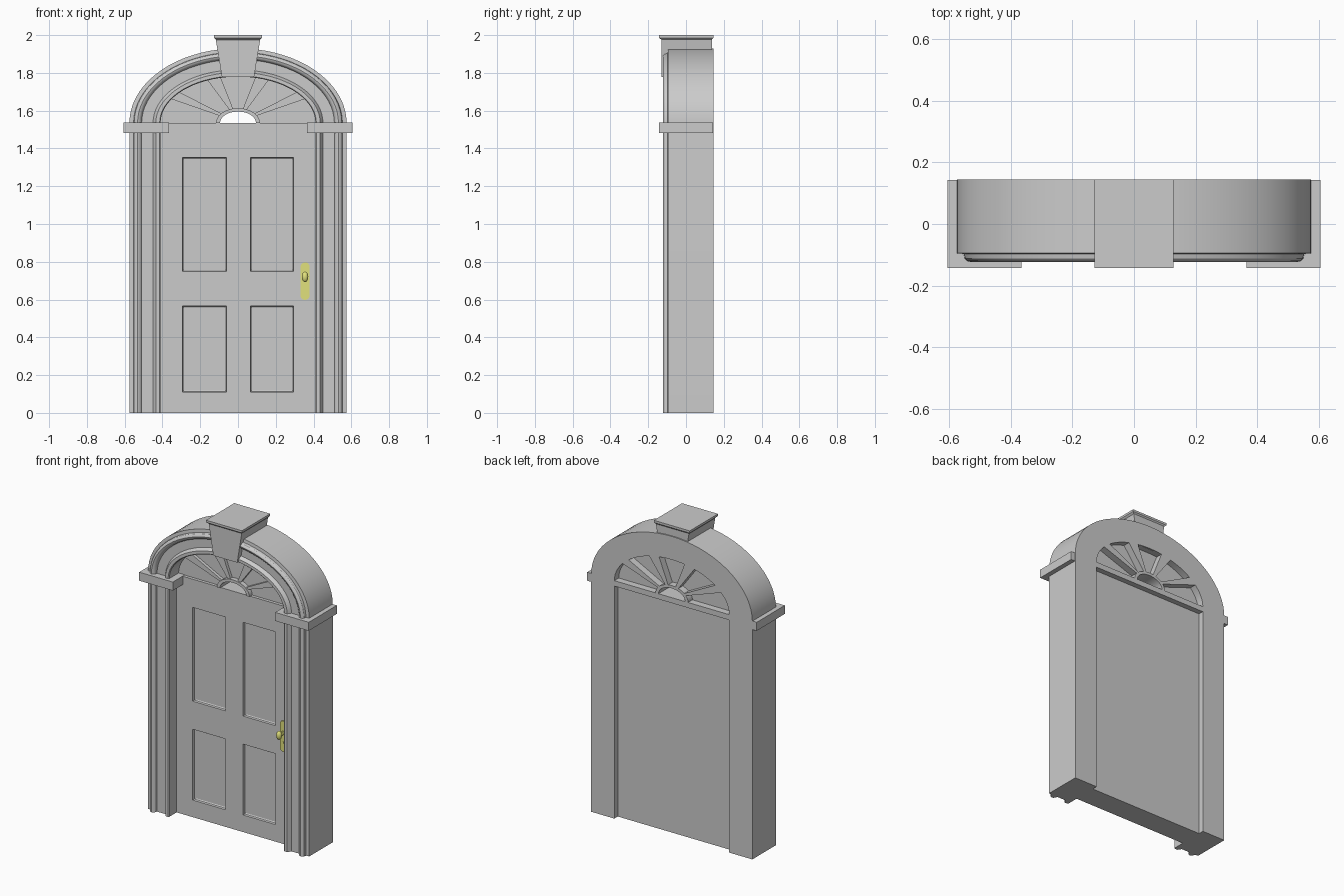
import bpy, bmesh
from math import cos, sin, pi, radians

if "Cube" in bpy.data.objects:
    bpy.data.objects.remove(bpy.data.objects["Cube"])

SPRING = 1.535   # height where the arch begins


def finish(bm, name, mat=None, smooth=False):
    bmesh.ops.recalc_face_normals(bm, faces=bm.faces)
    me = bpy.data.meshes.new(name)
    bm.to_mesh(me)
    bm.free()
    ob = bpy.data.objects.new(name, me)
    bpy.context.collection.objects.link(ob)
    if mat:
        me.materials.append(mat)
    if smooth:
        bpy.ops.object.select_all(action='DESELECT')
        ob.select_set(True)
        bpy.context.view_layer.objects.active = ob
        bpy.ops.object.shade_smooth_by_angle(angle=radians(30))
    return ob


def prism(name, pts, y0, y1, mat=None, smooth=False):
    """Extrude an x-z outline along y."""
    bm = bmesh.new()
    a = [bm.verts.new((x, y0, z)) for x, z in pts]
    b = [bm.verts.new((x, y1, z)) for x, z in pts]
    bm.faces.new(a)
    bm.faces.new(b[::-1])
    n = len(pts)
    for i in range(n):
        j = (i + 1) % n
        bm.faces.new((a[i], a[j], b[j], b[i]))
    return finish(bm, name, mat, smooth)


def box(name, x0, x1, y0, y1, z0, z1):
    return prism(name, [(x0, z0), (x1, z0), (x1, z1), (x0, z1)], y0, y1)


def arch(name, profile, legs=False, n=36):
    """Sweep a closed profile of (rx, rz, y) over a half ellipse, with optional straight legs."""
    bm = bmesh.new()
    rings = []
    for i in range(n + 1):
        t = pi * i / n
        rings.append([(rx * cos(t), y, SPRING + rz * sin(t)) for rx, rz, y in profile])
    if legs:
        rings.insert(0, [(rx, y, 0) for rx, rz, y in profile])
        rings.append([(-rx, y, 0) for rx, rz, y in profile])
    rings = [[bm.verts.new(p) for p in r] for r in rings]
    m = len(profile)
    for r, s in zip(rings, rings[1:]):
        for k in range(m):
            l = (k + 1) % m
            bm.faces.new((r[k], r[l], s[l], s[k]))
    bm.faces.new(rings[0])
    bm.faces.new(rings[-1])
    return finish(bm, name, smooth=True)


# Frame: jambs and arch swept as one moulded profile (radius, y)
section = [(.41, .145), (.41, -.115), (.415, -.12), (.435, -.12), (.442, -.11), (.45, -.097),
           (.51, -.097), (.514, -.112), (.522, -.12), (.532, -.123), (.542, -.12),
           (.55, -.112), (.553, -.097), (.575, -.095), (.575, .145)]
arch("frame", [(r, .245 + (r - .41) * .91, y) for r, y in section], legs=True)

# Door with four recessed panels
bm = bmesh.new()
xs = [-.41, -.295, -.06, .07, .295, .41]
xs[3] = .065
zs = [0, .11, .567, .748, 1.353, 1.52]
grid = [[bm.verts.new((x, -.04, z)) for x in xs] for z in zs]
panels, faces = [], []
for j in range(5):
    for i in range(5):
        f = bm.faces.new((grid[j][i], grid[j][i + 1], grid[j + 1][i + 1], grid[j + 1][i]))
        faces.append(f)
        if i in (1, 3) and j in (1, 3):
            panels.append(f)
rim = [e for e in bm.edges if e.is_boundary]
ext = bmesh.ops.extrude_edge_only(bm, edges=rim)["geom"]
for v in ext:
    if isinstance(v, bmesh.types.BMVert):
        v.co.y = .11
bmesh.ops.contextual_create(bm, geom=[e for e in ext if isinstance(e, bmesh.types.BMEdge)])
bmesh.ops.recalc_face_normals(bm, faces=bm.faces)
bmesh.ops.inset_individual(bm, faces=panels, thickness=.004, depth=-.012)
bmesh.ops.inset_individual(bm, faces=panels, thickness=.009, depth=-.004)
finish(bm, "door")

# Sill between door and fanlight
box("transom", -.412, .412, -.04, .145, 1.50, SPRING)

# Fanlight: pane, hub ring and tapered spokes
arch("fan_pane", [(.105, .07, -.02), (.412, .247, -.02), (.412, .247, .10), (.105, .07, .10)])
arch("fan_hub", [(.095, .06, -.05), (.116, .078, -.05), (.116, .078, .145), (.095, .06, .145)])
for k in range(1, 5):
    t = pi * k / 5
    pts = [(rx * cos(t + d), SPRING + rz * sin(t + d))
           for rx, rz, d in ((.108, .071, -.09), (.415, .249, -.09),
                             (.415, .249, .09), (.108, .071, .09))]
    prism("fan_spoke", pts, -.04, .145)

# Imposts wrapping each jamb
for s in (-1, 1):
    box("impost_front", s * .365, s * .605, -.143, 0, 1.482, SPRING + .002)
    box("impost_side", s * .56, s * .605, 0, .143, 1.482, SPRING + .002)

# Keystone with flared cap
prism("keystone", [(-.085, 1.778), (.085, 1.778), (.118, 1.978), (-.118, 1.978)], -.13, .138)
bm = bmesh.new()
loops = []
for hw, yf, yb, z in ((.117, -.13, .136, 1.975), (.128, -.143, .145, 1.986), (.128, -.143, .145, 2.0)):
    loops.append([bm.verts.new(p) for p in ((-hw, yf, z), (hw, yf, z), (hw, yb, z), (-hw, yb, z))])
for a, b in zip(loops, loops[1:]):
    for i in range(4):
        bm.faces.new((a[i], a[(i + 1) % 4], b[(i + 1) % 4], b[i]))
bm.faces.new(loops[0])
bm.faces.new(loops[-1])
finish(bm, "keystone_cap")

# Brass plate, knob and keyhole
brass = bpy.data.materials.new("brass")
brass.diffuse_color = (.75, .75, .2, 1)
brass.use_nodes = True
brass.node_tree.nodes["Principled BSDF"].inputs["Base Color"].default_value = brass.diffuse_color
r = .024
cap = [(.355 + r * cos(pi * i / 10), .773 + r * sin(pi * i / 10)) for i in range(11)]
cap += [(.355 - r * cos(pi * i / 10), .622 - r * sin(pi * i / 10)) for i in range(11)]
prism("lock_plate", cap, -.047, -.035, brass, True)
ring = [(cos(2 * pi * i / 12), sin(2 * pi * i / 12)) for i in range(12)]
prism("knob_stem", [(.355 + .009 * c, .72 + .012 * s) for c, s in ring], -.085, -.04, brass, True)
prism("keyhole", [(.355 + .006 * c, .657 + .008 * s) for c, s in ring], -.051, -.04, brass, True)
bm = bmesh.new()
bmesh.ops.create_uvsphere(bm, u_segments=20, v_segments=12, radius=1)
for v in bm.verts:
    v.co = (.355 + v.co.x * .017, -.088 + v.co.y * .017, .72 + v.co.z * .028)
finish(bm, "knob", brass, True)
